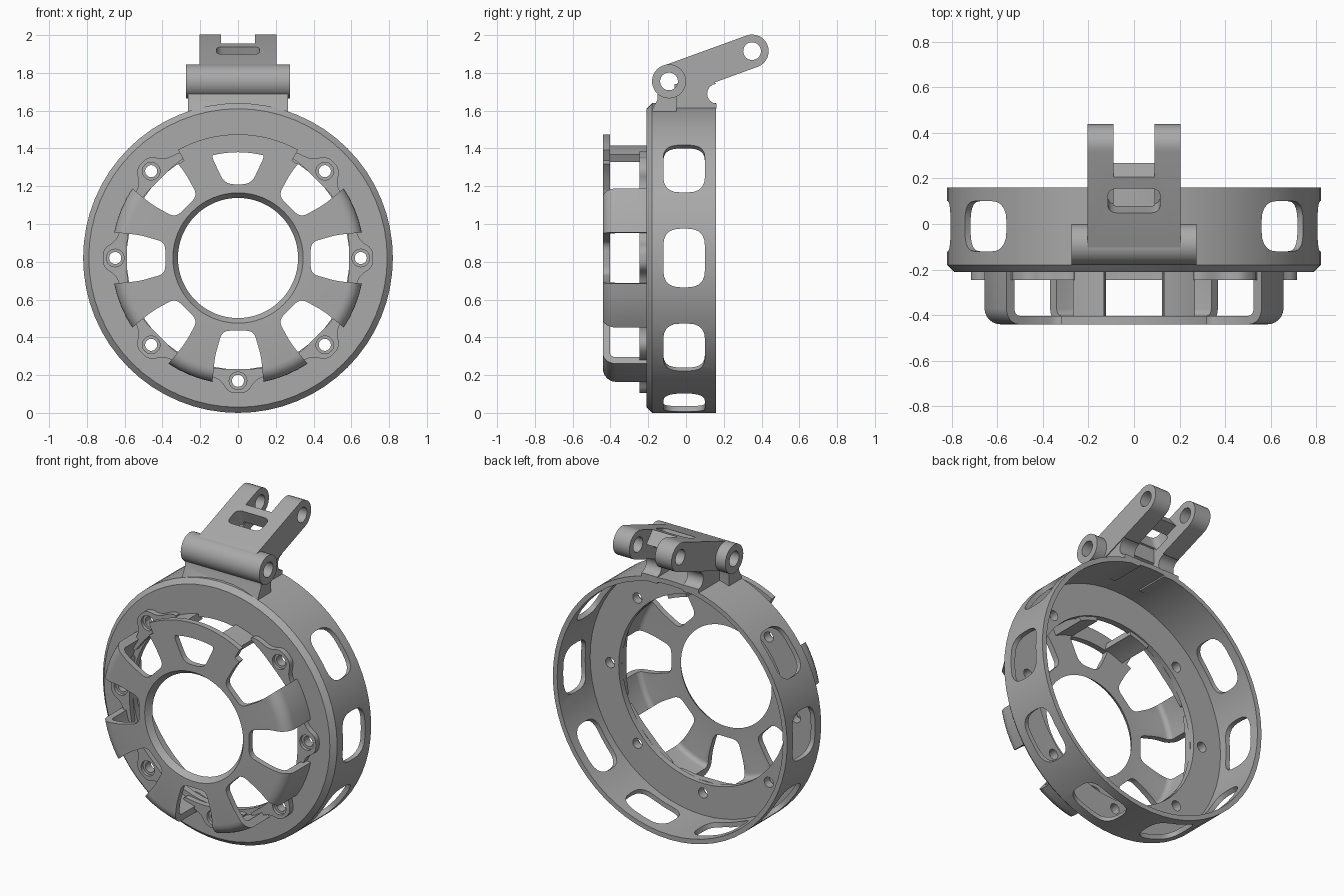
import bpy, bmesh, math
from mathutils import Vector

if "Cube" in bpy.data.objects:
    bpy.data.objects.remove(bpy.data.objects["Cube"])

CZ = 0.82      # height of the ring axis
R = 0.82       # outer radius of the ring
SEG = 64

grey = bpy.data.materials.new("plain grey")
grey.use_nodes = True
grey.diffuse_color = (0.4, 0.4, 0.4, 1)
grey.node_tree.nodes["Principled BSDF"].inputs["Base Color"].default_value = grey.diffuse_color


def rounded(poly, r, n=5):
    """Round every corner of a polygon by about r."""
    out = []
    for i, p in enumerate(poly):
        p, a, b = Vector(p), Vector(poly[i - 1]), Vector(poly[(i + 1) % len(poly)])
        s = p + (a - p).normalized() * min(r, (a - p).length * 0.49)
        e = p + (b - p).normalized() * min(r, (b - p).length * 0.49)
        for k in range(n + 1):
            t = k / n
            out.append(s * (1 - t) ** 2 + p * 2 * t * (1 - t) + e * t * t)
    return out


def circle(u, v, r, n=32):
    return [(u + r * math.cos(i * math.tau / n), v + r * math.sin(i * math.tau / n)) for i in range(n)]


def radial(deg):
    """Frame on the ring: tangent u, radius v, depth h."""
    a = math.radians(deg)
    c, s = math.cos(a), math.sin(a)
    return lambda u, v, h: (v * c - u * s, h, CZ + v * s + u * c)


def side(deg):
    """Frame on the ring wall: tangent u, depth v, radius h."""
    f = radial(deg)
    return lambda u, v, h: f(u, h, v)


def profile_yz(u, v, h):
    return (h, u, v)


def prism(bm, poly, h0, h1, frame):
    lo = [bm.verts.new(frame(p[0], p[1], h0)) for p in poly]
    hi = [bm.verts.new(frame(p[0], p[1], h1)) for p in poly]
    bm.faces.new(lo)
    bm.faces.new(hi[::-1])
    for i in range(len(lo)):
        bm.faces.new((lo[i - 1], hi[i - 1], hi[i], lo[i]))


def lathe(bm, profile):
    """Turn a closed (radius, depth) profile around the ring axis."""
    rows = [[bm.verts.new(radial(k * 360 / SEG)(0, r, y)) for r, y in profile] for k in range(SEG)]
    for k in range(SEG):
        a, b = rows[k - 1], rows[k]
        for i in range(len(profile)):
            bm.faces.new((a[i - 1], a[i], b[i], b[i - 1]))


def build(name, bm):
    bmesh.ops.recalc_face_normals(bm, faces=bm.faces)
    me = bpy.data.meshes.new(name)
    bm.to_mesh(me)
    bm.free()
    me.materials.append(grey)
    ob = bpy.data.objects.new(name, me)
    bpy.context.collection.objects.link(ob)
    return ob


def cut(ob, bm):
    tool = build("cutter", bm)
    tool.hide_render = True
    mod = ob.modifiers.new("cut", "BOOLEAN")
    mod.operation, mod.solver, mod.object = "DIFFERENCE", "EXACT", tool
    dg = bpy.context.evaluated_depsgraph_get()
    me = bpy.data.meshes.new_from_object(ob.evaluated_get(dg))
    ob.modifiers.clear()
    ob.data = me
    bpy.data.objects.remove(tool)


# Ring: thin wall with a front flange and chamfered rim
bm = bmesh.new()
lathe(bm, [(0.59, -0.21), (0.79, -0.21), (R, -0.18), (R, 0.16), (0.79, 0.16), (0.79, -0.17), (0.59, -0.17)])
ring = build("ring", bm)

# Wall windows, leaving the hinge side closed
bm = bmesh.new()
window = rounded([(-0.155, -0.12), (0.155, -0.12), (0.155, 0.1), (-0.155, 0.1)], 0.09)
for k in range(10):
    if k not in (2, 3):
        prism(bm, window, 0.7, 0.9, side(k * 36))
cut(ring, bm)

# Scalloped screw bosses on the flange
SCREWS = [k * 45 for k in range(8) if k != 2]
half = [(0.05, 0.716), (0.09, 0.645), (0.19, 0.61), (0.22, 0.57), (0.1, 0.587)]
boss = rounded(half + [(-u, v) for u, v in half[::-1]], 0.04)
bosses = []
for a in SCREWS:
    bm = bmesh.new()
    prism(bm, boss, -0.245, -0.2, radial(a))
    bosses.append(build("screw_boss", bm))

# Screw holes with counterbores
for ob, angles in [(ring, SCREWS)] + [(b, [a]) for b, a in zip(bosses, SCREWS)]:
    for r, depth in ((0.032, 0.0), (0.047, -0.225)):
        if ob is ring and depth:
            continue
        bm = bmesh.new()
        for a in angles:
            prism(bm, circle(0, 0.65, r, 20), -0.3, depth, radial(a))
        cut(ob, bm)

# Front cage: rounded dish with a conical centre opening
bm = bmesh.new()
bend = [(0.6 + 0.07 * math.sin(t), -0.37 - 0.07 * math.cos(t)) for t in [i * math.pi / 12 for i in range(7)]]
inner = [(0.595 + 0.03 * math.sin(t), -0.373 - 0.03 * math.cos(t)) for t in [i * math.pi / 8 for i in range(5)]]
lathe(bm, [(0.345, -0.44)] + bend + [(0.67, -0.2), (0.625, -0.2)] + inner[::-1] + [(0.318, -0.403)])
cage = build("cage", bm)

# Cage windows between the spokes; the top one is closed
bm = bmesh.new()
open_window = rounded([(-0.083, 0.385), (0.083, 0.385), (0.122, 0.52), (0.15, 0.8), (-0.15, 0.8), (-0.122, 0.52)], 0.04)
top_window = rounded([(-0.07, 0.39), (0.07, 0.39), (0.15, 0.56), (-0.15, 0.56)], 0.05)
for a in range(0, 360, 45):
    prism(bm, top_window if a == 90 else open_window, -0.5, -0.1, radial(a))
cut(cage, bm)


def arc(r0, r1, a0, a1, n=16):
    """Arc band polygon in the frame of the topmost direction."""
    ts = [math.radians(a0 + (a1 - a0) * i / n) for i in range(n + 1)]
    return [(r0 * math.sin(t), r0 * math.cos(t)) for t in ts] + [(r1 * math.sin(t), r1 * math.cos(t)) for t in ts[::-1]]


bm = bmesh.new()
prism(bm, arc(0.59, 0.8, -34, 34), -0.5, -0.1, radial(90))
cut(cage, bm)

# Flat top rim with its two short legs
bm = bmesh.new()
prism(bm, arc(0.56, 0.655, -29, 29), -0.44, -0.403, radial(90))
top_rim = build("top_rim", bm)
for s in (-1, 1):
    bm = bmesh.new()
    prism(bm, arc(0.565, 0.61, s * 12.5, s * 26, 6), -0.41, -0.18, radial(90))
    build("top_leg", bm)

# Hinge base, trimmed to the ring's inner wall
PY, PZ = -0.09, 1.755
bm = bmesh.new()
prism(bm, [(-0.18, 1.56), (-0.18, 1.605), (-0.15, 1.66), (-0.15, PZ), (-0.03, PZ), (-0.05, 1.68), (-0.05, 1.56)],
      -0.265, 0.265, profile_yz)
base = build("hinge_base", bm)
bm = bmesh.new()
prism(bm, circle(0, 0, 0.8, SEG), -0.4, 0.4, lambda u, v, h: (u, h, CZ + v))
cut(base, bm)

# Support ribs with a concave rear edge
for s in (-1, 1):
    bm = bmesh.new()
    hollow = [(0.165 + 0.053 * math.cos(t), 1.69 + 0.053 * math.sin(t)) for t in
              [math.radians(265 - i * 21) for i in range(9)]]
    prism(bm, [(-0.06, 1.595), (0.16, 1.595)] + hollow + [(0.12, 1.78), (-0.06, 1.74)], s * 0.09, s * 0.2, profile_yz)
    build("support_rib", bm)

# Hinge barrel
bm = bmesh.new()
prism(bm, circle(PY, PZ, 0.09), -0.275, 0.275, profile_yz)
barrel = build("hinge_barrel", bm)

# Tilted link with a forked end
LEN, TILT = 0.468, math.radians(20)


def link_frame(u, v, h):
    return (h, PY + u * math.cos(TILT) - v * math.sin(TILT), PZ + u * math.sin(TILT) + v * math.cos(TILT))


q = [math.radians(i * 12 - 90) for i in range(16)]
stadium = [(LEN + 0.088 * math.cos(t), 0.088 * math.sin(t)) for t in q]
stadium += [(-0.088 * math.cos(t), -0.088 * math.sin(t)) for t in q]
bm = bmesh.new()
prism(bm, stadium, -0.205, 0.205, link_frame)
link = build("forked_link", bm)

# Fork gap with hollow underside, then the slot
bm = bmesh.new()
prism(bm, [(0.335, 0.12), (0.7, 0.12), (0.7, -0.12), (0.13, -0.12), (0.17, 0.0), (0.38, 0.0)], -0.09, 0.09, link_frame)
cut(link, bm)
bm = bmesh.new()
slot = rounded([(-0.115, 0.18), (0.115, 0.18), (0.115, 0.293), (-0.115, 0.293)], 0.04)
prism(bm, slot, -0.02, 0.2, lambda u, v, h: link_frame(v, h, u))
cut(link, bm)

# Pin holes
for ob, u in ((barrel, 0), (link, 0), (base, 0), (link, LEN)):
    bm = bmesh.new()
    prism(bm, circle(u, 0, 0.047, 24), -0.4, 0.4, link_frame)
    cut(ob, bm)

# Smooth shading with sharp edges kept
bpy.ops.object.select_all(action="DESELECT")
for ob in bpy.context.collection.objects:
    if ob.type == "MESH" and ob.data.materials and ob.data.materials[0] == grey:
        ob.select_set(True)
        bpy.context.view_layer.objects.active = ob
bpy.ops.object.shade_smooth_by_angle(angle=math.radians(30))
